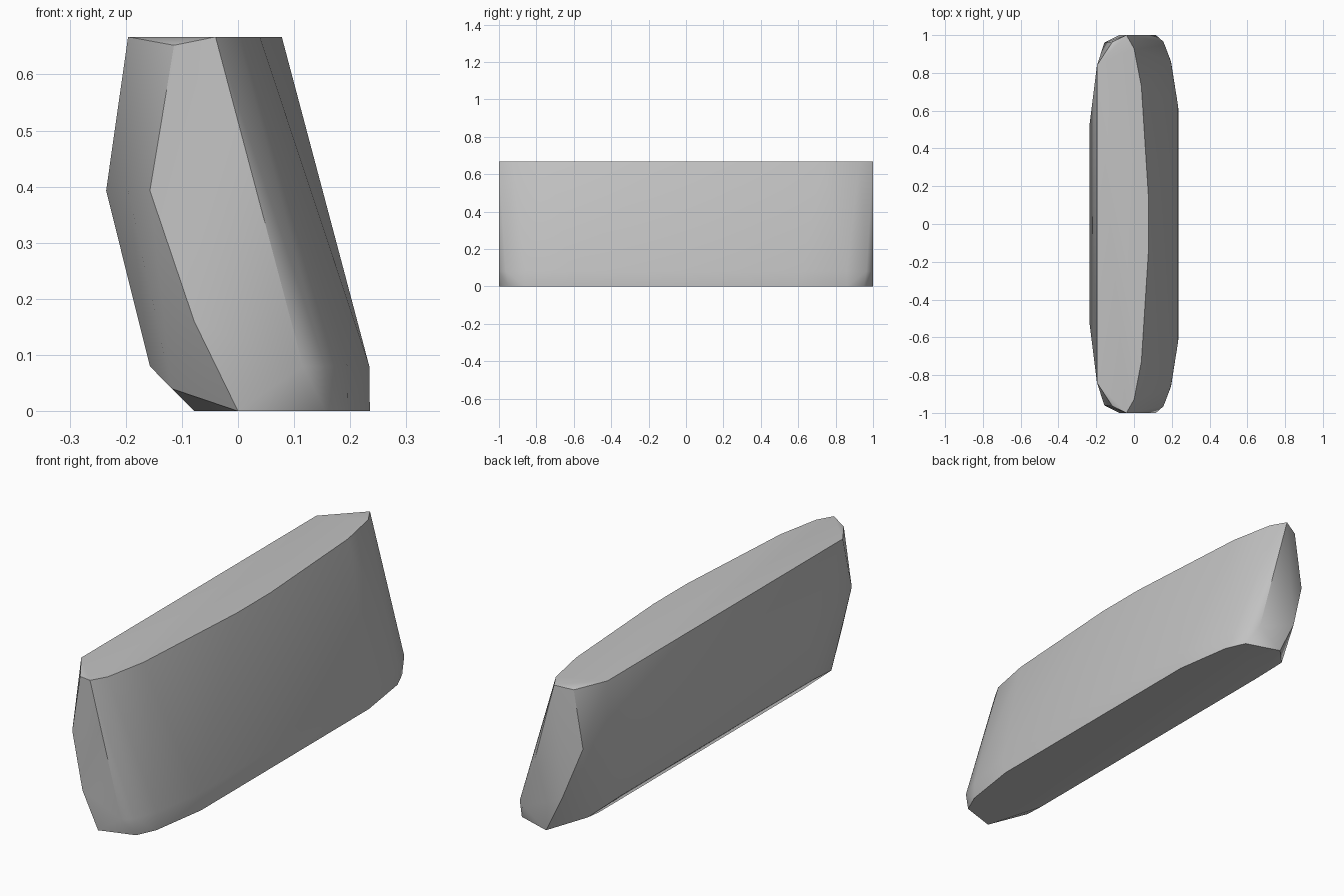
import bpy, bmesh, math

cube = bpy.data.objects.get("Cube")
if cube:
    bpy.data.objects.remove(cube, do_unlink=True)

# Grey stone colour
stone = bpy.data.materials.new("stone_grey")
colour = (0.54, 0.54, 0.54, 1)
stone.diffuse_color = colour
stone.use_nodes = True
stone.node_tree.nodes["Principled BSDF"].inputs["Base Color"].default_value = colour

TOP, KNEE, LOW = 0.667, 0.393, 0.08
LEAN = 0.156  # sideways shift of the curved side from top to bottom
points = []

# Curved leaning side: (x at top, y at top, y at bottom)
for x, y_top, y_low in ((0.078, 0.12, 0.62), (0.039, 0.73, 0.86),
                        (0, 0.93, 0.965), (-0.04, 1, 1)):
    points += [(x, y_top, TOP), (x + LEAN, y_low, LOW)]

# Flat back side, its knee and the chipped end corner
points += [(-0.196, 0.84, TOP), (-0.114, 0.965, 0.652),
           (-0.235, 0.53, KNEE), (-0.196, 0.84, KNEE), (-0.157, 0.96, KNEE),
           (-0.078, 1, 0.16), (-0.157, 0.68, LOW), (-0.118, 0.87, 0.04)]

# Base outline
points += [(0.235, 0.6, 0), (0.196, 0.86, 0), (0.156, 0.95, 0),
           (0, 1, 0), (-0.078, 0.73, 0)]

# Wrap both mirrored halves in one faceted shell
bm = bmesh.new()
for x, y, z in points:
    for side in (-1, 1):
        bm.verts.new((x, y * side, z))
hull = bmesh.ops.convex_hull(bm, input=bm.verts[:])
loose = [v for v in bm.verts if not v.link_faces]
bmesh.ops.delete(bm, geom=loose, context='VERTS')
bmesh.ops.dissolve_limit(bm, angle_limit=math.radians(1),
                         verts=bm.verts[:], edges=bm.edges[:])
bmesh.ops.recalc_face_normals(bm, faces=bm.faces[:])

mesh = bpy.data.meshes.new("stone_block")
bm.to_mesh(mesh)
bm.free()
mesh.materials.append(stone)
block = bpy.data.objects.new("stone_block", mesh)
bpy.context.collection.objects.link(block)

# Soft shading with crisp ridges
bpy.ops.object.select_all(action='DESELECT')
block.select_set(True)
bpy.context.view_layer.objects.active = block
bpy.ops.object.shade_smooth_by_angle(angle=math.radians(30))
